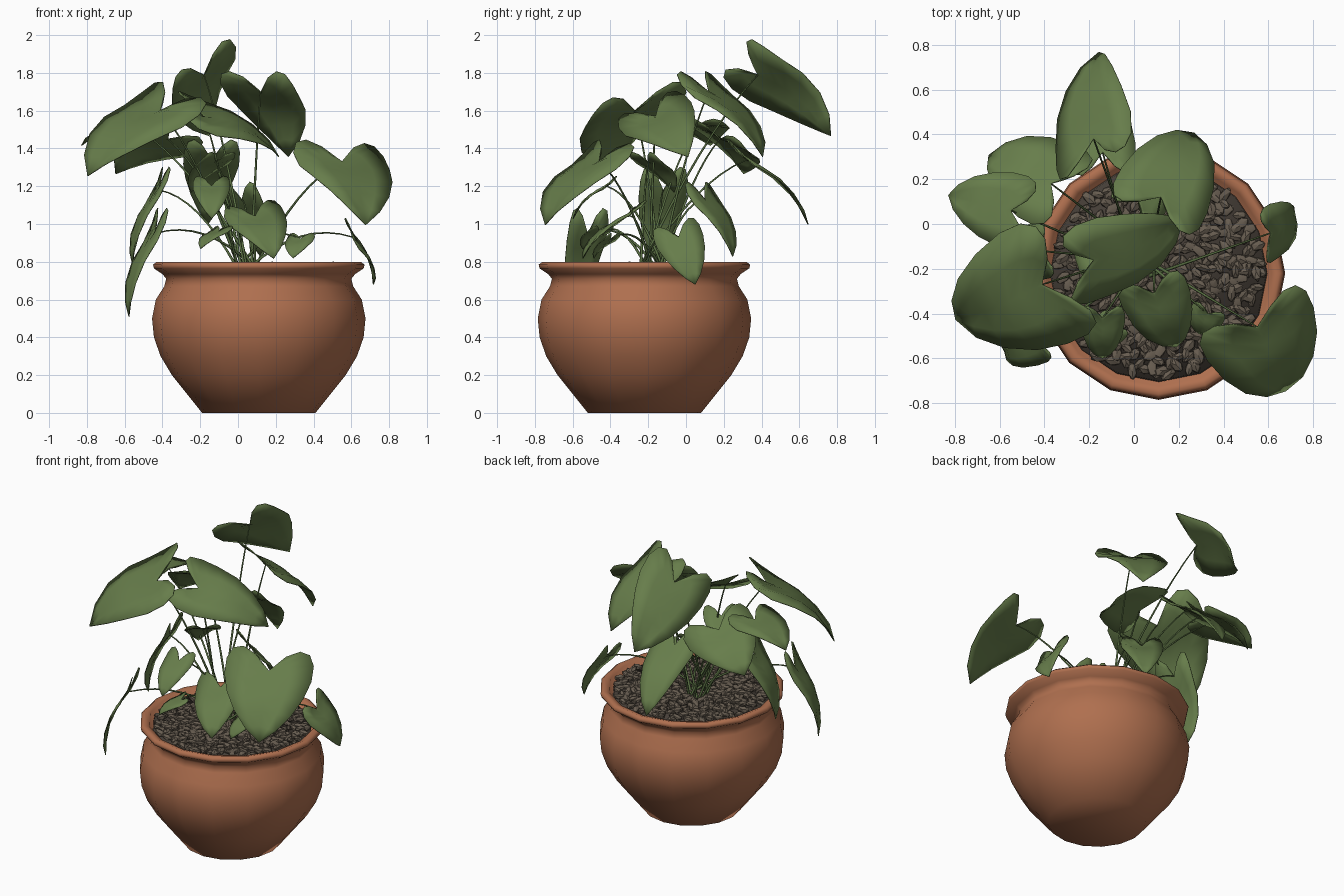
import bpy, bmesh, math, random
from mathutils import Vector, Matrix

random.seed(4)
if "Cube" in bpy.data.objects:
    bpy.data.objects.remove(bpy.data.objects["Cube"])

CENTRE = Vector((0.11, -0.22, 0))
UP = Vector((0, 0, 1))


def material(name, red, green, blue):
    mat = bpy.data.materials.new(name)
    mat.use_nodes = True
    colour = (red, green, blue, 1)
    mat.diffuse_color = colour
    mat.node_tree.nodes["Principled BSDF"].inputs["Base Color"].default_value = colour
    return mat


terracotta = material("terracotta", 0.43, 0.16, 0.078)
leaf_green = material("leaf green", 0.135, 0.205, 0.07)
stem_green = material("stem green", 0.1, 0.16, 0.055)
pebble_brown = material("pebble brown", 0.135, 0.108, 0.08)
soil_brown = material("soil brown", 0.06, 0.048, 0.038)


def finish(bm, name, mat, smooth):
    mesh = bpy.data.meshes.new(name)
    bm.to_mesh(mesh)
    bm.free()
    mesh.materials.append(mat)
    obj = bpy.data.objects.new(name, mesh)
    bpy.context.collection.objects.link(obj)
    bpy.ops.object.select_all(action="DESELECT")
    obj.select_set(True)
    bpy.context.view_layer.objects.active = obj
    bpy.ops.object.shade_smooth_by_angle(angle=math.radians(smooth))
    return obj


def around(radius, angle, height):
    return CENTRE + Vector((radius * math.cos(angle), radius * math.sin(angle), height))


def lathe(name, profile, mat, sides=16):
    bm = bmesh.new()
    rings = [[bm.verts.new(around(radius, math.tau * i / sides, height)) for i in range(sides)]
             for radius, height in profile]
    for low, high in zip(rings, rings[1:]):
        for i in range(sides):
            j = (i + 1) % sides
            bm.faces.new((low[i], low[j], high[j], high[i]))
    bm.faces.new(reversed(rings[0]))
    bm.faces.new(rings[-1])
    finish(bm, name, mat, 85)


# Pot with a flared lip, and the soil inside it
lathe("pot", [(0.3, 0), (0.46, 0.2), (0.52, 0.3), (0.555, 0.4), (0.565, 0.5),
              (0.545, 0.6), (0.5, 0.67), (0.49, 0.71), (0.51, 0.735), (0.555, 0.765),
              (0.56, 0.785), (0.54, 0.8), (0.505, 0.79), (0.485, 0.74)], terracotta)
lathe("soil", [(0.485, 0.74), (0.48, 0.765)], soil_brown)

# Pebbles spread over the soil in a golden-angle spiral
bm = bmesh.new()
count = 420
for i in range(count):
    spot = around(0.46 * math.sqrt((i + 0.5) / count), i * 2.4 + random.uniform(-0.1, 0.1),
                  random.uniform(0.765, 0.78))
    turn = Matrix.Rotation(random.uniform(0, math.tau), 4, "Z") @ \
        Matrix.Rotation(random.uniform(-0.4, 0.4), 4, "Y")
    size = Matrix.Diagonal((random.uniform(0.032, 0.045), random.uniform(0.018, 0.026),
                            random.uniform(0.014, 0.022), 1))
    bmesh.ops.create_icosphere(bm, subdivisions=1, radius=1,
                               matrix=Matrix.Translation(spot) @ turn @ size)
finish(bm, "pebbles", pebble_brown, 30)


# Heart-shaped blade, folded along the midrib and arched towards the tip
def leaf(name, base, tip, width, roll):
    along = tip - base
    length = along.length
    side = UP.cross(along).normalized()
    side.rotate(Matrix.Rotation(roll, 3, along))
    normal = along.cross(side).normalized()
    bm = bmesh.new()
    rows = []
    steps = 9
    for i in range(steps + 1):
        t = i / steps
        spread = math.sin(math.pi * t)
        middle = t * t
        edge = t - 1.05 * spread * (1 - t)
        row = []
        for s in (-1, -0.5, 0, 0.5, 1):
            u = middle + (edge - middle) * abs(s)
            v = spread * s
            lift = length * 0.1 * math.sin(math.pi * max(u, 0))
            lift += width * (0.16 * abs(v) - 0.2 * v * v + 0.03 * math.sin(5 * u + 2 * s))
            row.append(bm.verts.new(base + along * u + side * v * width + normal * lift))
        rows.append(row)
    for a, b in zip(rows, rows[1:]):
        for i in range(len(a) - 1):
            bm.faces.new((a[i], a[i + 1], b[i + 1], b[i]))
    for end in (rows[0], rows[-1]):
        bmesh.ops.pointmerge(bm, verts=end, merge_co=end[2].co)
    bmesh.ops.recalc_face_normals(bm, faces=bm.faces)
    obj = finish(bm, name, leaf_green, 60)
    thick = obj.modifiers.new("thickness", "SOLIDIFY")
    thick.thickness = 0.005
    thick.offset = 0


# Thin stem arching from the middle of the soil to the leaf
def stem(name, base, angle):
    root = Vector((0.04 + 0.05 * math.cos(angle), -0.18 + 0.06 * math.sin(angle), 0.77))
    bend = root.lerp(base, 0.5) + UP * 0.17
    curve = bpy.data.curves.new(name, "CURVE")
    curve.dimensions = "3D"
    curve.bevel_depth = 0.006
    curve.bevel_resolution = 1
    curve.use_fill_caps = True
    steps = 8
    line = curve.splines.new("POLY")
    line.points.add(steps)
    for i, point in enumerate(line.points):
        t = i / steps
        point.co = (*root.lerp(bend, t).lerp(bend.lerp(base, t), t), 1)
        point.radius = 1.3 - 0.7 * t
    curve.materials.append(stem_green)
    bpy.context.collection.objects.link(bpy.data.objects.new(name, curve))


stems_made = 0


def plant(name, base, tip, width, roll=0):
    global stems_made
    base = Vector(base)
    leaf(name + "_leaf", base, Vector(tip), width, roll)
    stem(name + "_stem", base, stems_made * 2.4)
    stems_made += 1


# Tall leaves: stem joint, tip, half width and roll
plant("front_left_large", (0.55, -0.46, 1.33), (0.68, -0.75, 1), 0.27, -0.08)
plant("front_right_large", (-0.41, -0.27, 1.6), (-0.8, -0.43, 1.26), 0.3, -0.28)
plant("back_top", (-0.18, 0.38, 1.79), (-0.16, 0.77, 1.47), 0.22, -0.75)
plant("back_centre", (0.12, 0.12, 1.7), (0.27, 0.41, 1.36), 0.22)
plant("middle", (-0.18, -0.16, 1.57), (0.22, 0.01, 1.36), 0.2, 0.5)
plant("far_right", (-0.55, 0.06, 1.52), (-0.83, 0.13, 1.42), 0.17)
plant("back_right", (-0.37, 0.18, 1.45), (-0.65, 0.31, 1.27), 0.22, 0.4)
plant("back_low", (-0.14, 0.32, 1.34), (-0.16, 0.65, 1), 0.15)

# Leaves hanging over the rim
plant("right_hanging", (-0.44, -0.52, 0.95), (-0.58, -0.57, 0.51), 0.11)
plant("right_drooping", (-0.42, -0.12, 1.18), (-0.56, -0.15, 0.78), 0.13)
plant("left_hanging", (0.61, -0.04, 0.93), (0.72, 0.05, 0.68), 0.13, 0.6)

# Small leaves low in the middle
plant("front_small", (-0.14, -0.42, 1.2), (-0.14, -0.6, 1.03), 0.1)
plant("front_tiny", (-0.1, -0.46, 0.96), (-0.2, -0.55, 0.87), 0.08)
plant("front_heart", (0.09, -0.31, 1.04), (0.19, -0.55, 0.82), 0.16, 0.2)
plant("left_tiny", (0.33, -0.4, 0.92), (0.29, -0.49, 0.82), 0.08)
plant("inner_right", (-0.12, -0.2, 1.33), (-0.25, -0.06, 1.17), 0.11)
plant("inner_back", (0.02, 0.1, 1.13), (0.12, 0.25, 0.83), 0.13)
